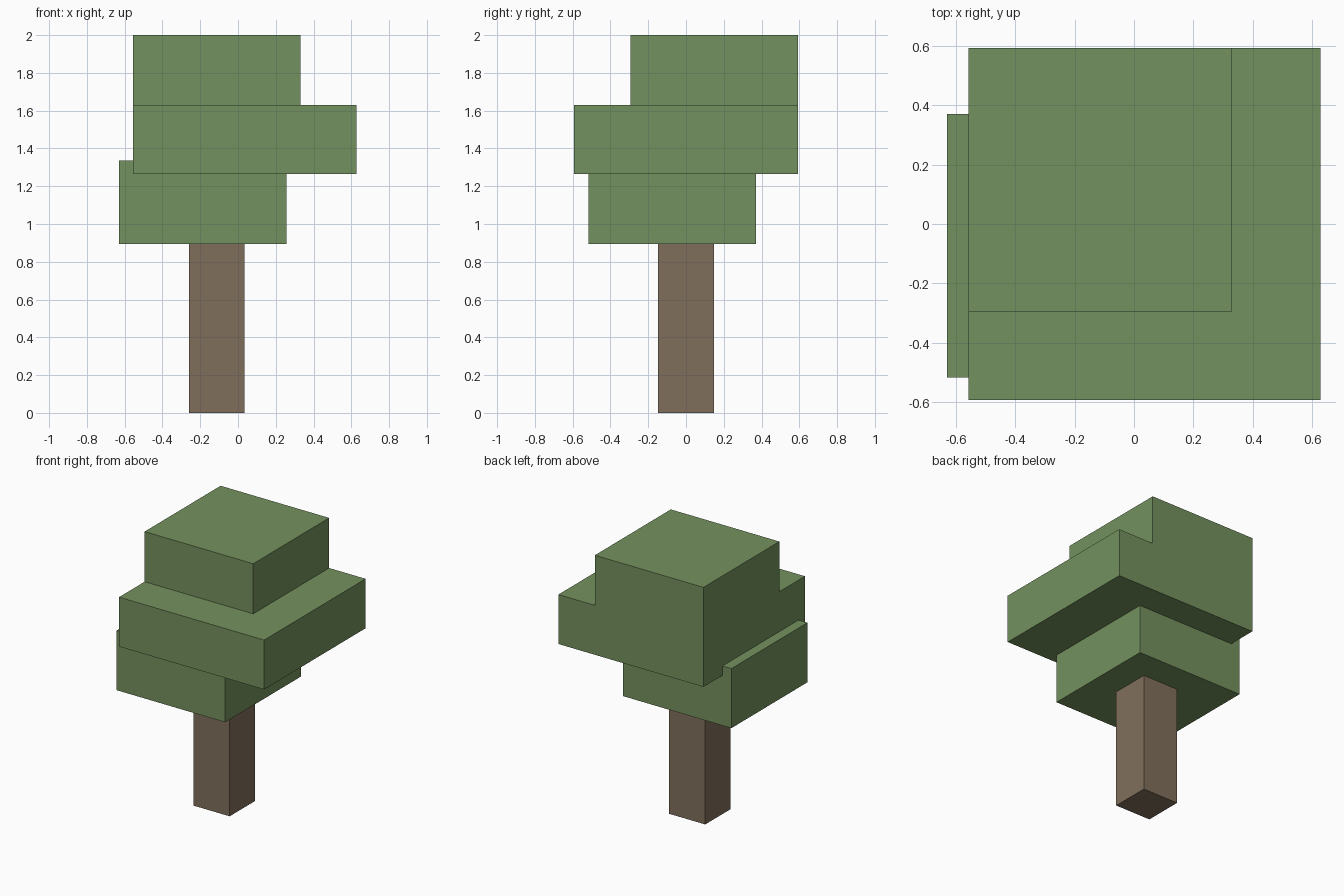
import bpy
import bmesh
from mathutils import Vector

default_cube = bpy.data.objects.get("Cube")
if default_cube:
    bpy.data.objects.remove(default_cube, do_unlink=True)


def make_material(name, rgb):
    colour = (*rgb, 1.0)
    mat = bpy.data.materials.new(name)
    mat.use_nodes = True
    mat.diffuse_color = colour
    bsdf = mat.node_tree.nodes["Principled BSDF"]
    bsdf.inputs["Base Color"].default_value = colour
    bsdf.inputs["Roughness"].default_value = 0.9
    return mat


def make_block(name, low, high, mat):
    """Flat-shaded box spanning two opposite corners."""
    low, high = Vector(low), Vector(high)
    bm = bmesh.new()
    bmesh.ops.create_cube(bm, size=1.0)
    bmesh.ops.scale(bm, vec=high - low, verts=bm.verts)
    mesh = bpy.data.meshes.new(name)
    bm.to_mesh(mesh)
    bm.free()
    mesh.materials.append(mat)
    obj = bpy.data.objects.new(name, mesh)
    obj.location = (low + high) / 2
    bpy.context.collection.objects.link(obj)
    return obj


leaf_green = make_material("leaf green", (0.174, 0.284, 0.112))
bark_brown = make_material("bark brown", (0.216, 0.159, 0.105))

# Trunk
make_block("trunk", (-0.26, -0.147, 0), (0.035, 0.147, 0.895), bark_brown)

# Foliage: three offset tiers, the lowest reaching up into the middle one
make_block("lower_foliage", (-0.63, -0.517, 0.895), (0.257, 0.37, 1.335), leaf_green)
make_block("middle_foliage", (-0.557, -0.592, 1.265), (0.628, 0.592, 1.63), leaf_green)
make_block("upper_foliage", (-0.557, -0.294, 1.63), (0.33, 0.592, 2.0), leaf_green)
